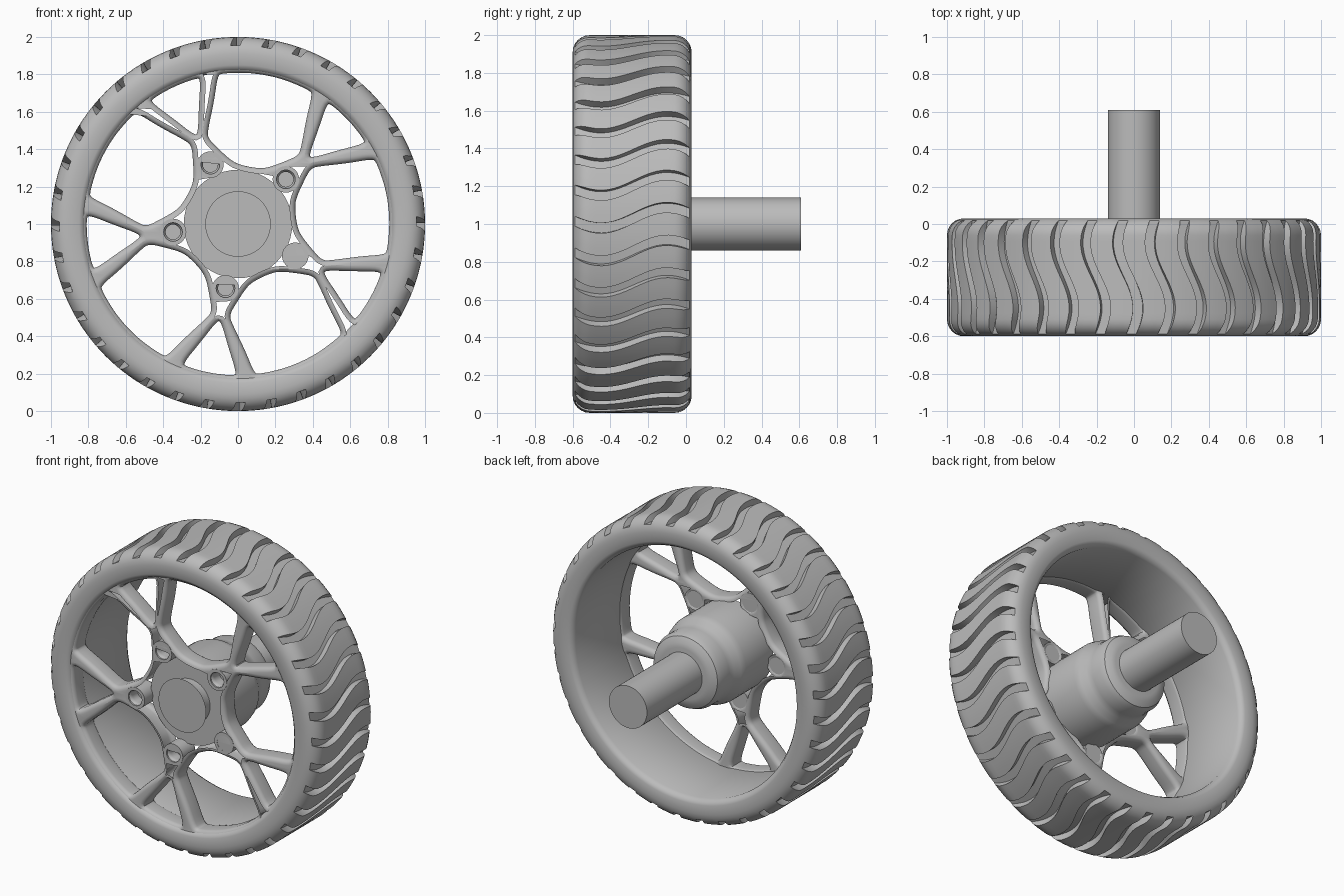
import bpy, bmesh
from math import sin, cos, pi, radians
from mathutils import Matrix, Vector

cube = bpy.data.objects.get("Cube")
if cube:
    bpy.data.objects.remove(cube, do_unlink=True)

grey = bpy.data.materials.new("plain_grey")
grey.use_nodes = True
colour = (0.5, 0.5, 0.5, 1)
grey.diffuse_color = colour
for node in grey.node_tree.nodes:
    if node.type == 'BSDF_PRINCIPLED':
        node.inputs["Base Color"].default_value = colour

CENTRE = Vector((0, 0, 1))
parts = []


def add_part(name, mesh):
    mesh.name = name
    mesh.materials.clear()
    mesh.materials.append(grey)
    obj = bpy.data.objects.new(name, mesh)
    bpy.context.collection.objects.link(obj)
    parts.append(obj)
    return obj


def finish(name, bm):
    bmesh.ops.remove_doubles(bm, verts=bm.verts, dist=0.0002)
    bmesh.ops.recalc_face_normals(bm, faces=bm.faces)
    mesh = bpy.data.meshes.new(name)
    bm.to_mesh(mesh)
    bm.free()
    return add_part(name, mesh)


def lathe(name, profile, centre, steps):
    """Spin a (radius, y) profile about a y-parallel axis."""
    bm = bmesh.new()
    vs = [bm.verts.new(centre + Vector((r, y, 0))) for r, y in profile]
    es = [bm.edges.new(pair) for pair in zip(vs, vs[1:])]
    bmesh.ops.spin(bm, geom=vs + es, cent=centre, axis=(0, 1, 0),
                   angle=2 * pi, steps=steps, use_duplicate=False)
    return finish(name, bm)


def polar(r, degrees):
    return Vector((r * cos(radians(degrees)), r * sin(radians(degrees))))


# Tyre with barrel: closed profile, columns skewed along a wave, grooves sunk in
GROOVES, FLOOR, FILLET = 36, 0.955, 0.09
PITCH = 360 / GROOVES
FRONT, BACK = -0.6, 0.03
arc = [radians(15 * i) for i in range(7)]
crown = 1 - FILLET
profile = [(0.815, FRONT + 0.035), (0.83, FRONT + 0.01), (0.85, FRONT)]
profile += [(crown + FILLET * sin(t), FRONT + FILLET * (1 - cos(t))) for t in arc]
tread = BACK - FRONT - 2 * FILLET
profile += [(1, FRONT + FILLET + tread * i / 14) for i in range(1, 14)]
profile += [(crown + FILLET * sin(t), BACK - FILLET * (1 - cos(t))) for t in reversed(arc)]
profile += [(0.85, BACK), (0.83, BACK - 0.01), (0.815, BACK - 0.035)]


def wave(r, y):
    return 0.9 + 3.15 * sin(pi * (y + 0.275) / 0.35) if r > 0.86 else 0


bm = bmesh.new()
half = 1.55
land = (PITCH - 2 * half) / 3
offsets = [(-half, False), (-half, True), (half, True), (half, False),
           (half + land, False), (half + 2 * land, False)]
columns = []
for g in range(GROOVES):
    for offset, sunk in offsets:
        column = []
        for r, y in profile:
            p = polar(min(r, FLOOR) if sunk else r, 1 + g * PITCH + offset + wave(r, y))
            column.append(bm.verts.new(CENTRE + Vector((p.x, y, p.y))))
        columns.append(column)
for a, b in zip(columns, columns[1:] + columns[:1]):
    for j in range(len(profile)):
        k = (j + 1) % len(profile)
        bm.faces.new((a[j], a[k], b[k], b[j]))
finish("tyre", bm)


# Spoked wheel face: a filled outline with rounded windows and bevelled edges
def rounded(points, rounds=2):
    for _ in range(rounds):
        points = [p.lerp(q, f) for p, q in zip(points, points[1:] + points[:1])
                  for f in (0.25, 0.75)]
    return points


def window(side, angle):
    full = [(r, a) for r, a in side] + [(r, -a) for r, a in reversed(side)]
    return rounded([polar(r, angle + a) for r, a in full])


def circle(radius, centre, count):
    return [centre + polar(radius, 360 * i / count) for i in range(count)]


large = [(0.315, 8), (0.34, 17), (0.42, 26), (0.49, 30.5), (0.54, 28),
         (0.67, 22), (0.80, 18.8), (0.81, 17), (0.81, 9), (0.81, 3)]
small = [(0.53, 1.2), (0.66, 6.5), (0.80, 10.5), (0.81, 9), (0.81, 3)]
spokes = [43 + 72 * i for i in range(5)]

outlines = [circle(0.86, Vector((0, 0)), 96), circle(0.145, Vector((0, 0)), 48)]
for angle in spokes:
    outlines += [window(large, angle + 36), window(small, angle),
                 circle(0.04, polar(0.35, angle), 24)]

curve = bpy.data.curves.new("spoke_outline", 'CURVE')
curve.dimensions = '2D'
curve.fill_mode = 'BOTH'
curve.extrude, curve.bevel_depth, curve.offset = 0.035, 0.03, -0.03
curve.bevel_resolution = 3
for points in outlines:
    spline = curve.splines.new('POLY')
    spline.points.add(len(points) - 1)
    for sp, p in zip(spline.points, points):
        sp.co = (p.x, p.y, 0, 1)
    spline.use_cyclic_u = True
helper = bpy.data.objects.new("spoke_outline", curve)
bpy.context.collection.objects.link(helper)
graph = bpy.context.evaluated_depsgraph_get()
face_mesh = bpy.data.meshes.new_from_object(helper.evaluated_get(graph))
bpy.data.objects.remove(helper, do_unlink=True)
bm = bmesh.new()
bm.from_mesh(face_mesh)
bm.transform(Matrix.Translation((0, -0.52, 1)) @ Matrix.Rotation(pi / 2, 4, 'X'))
finish("spokes", bm)

# Blind bolt holes in each spoke root
seat = [(0, -0.5), (0.05, -0.5), (0.05, -0.586), (0.071, -0.586), (0.071, -0.46), (0, -0.46)]
for i, angle in enumerate(spokes):
    p = polar(0.35, angle)
    lathe("bolt_seat_%d" % (i + 1), seat, CENTRE + Vector((p.x, 0, p.y)), 24)

# Stepped hub behind the spokes, and the axle
lathe("hub", [(0, -0.5), (0.29, -0.5), (0.29, -0.22), (0.28, -0.18), (0.257, -0.14),
              (0.25, -0.1), (0.25, -0.03), (0.235, 0.005), (0.2, 0.025), (0.17, 0.03),
              (0, 0.03)], CENTRE, 48)
lathe("axle", [(0, -0.52), (0.14, -0.52), (0.14, 0.61), (0, 0.61)], CENTRE, 48)

# Smooth shading with sharp edges kept
bpy.ops.object.select_all(action='DESELECT')
for obj in parts:
    obj.select_set(True)
bpy.context.view_layer.objects.active = parts[0]
bpy.ops.object.shade_smooth_by_angle(angle=radians(35))
